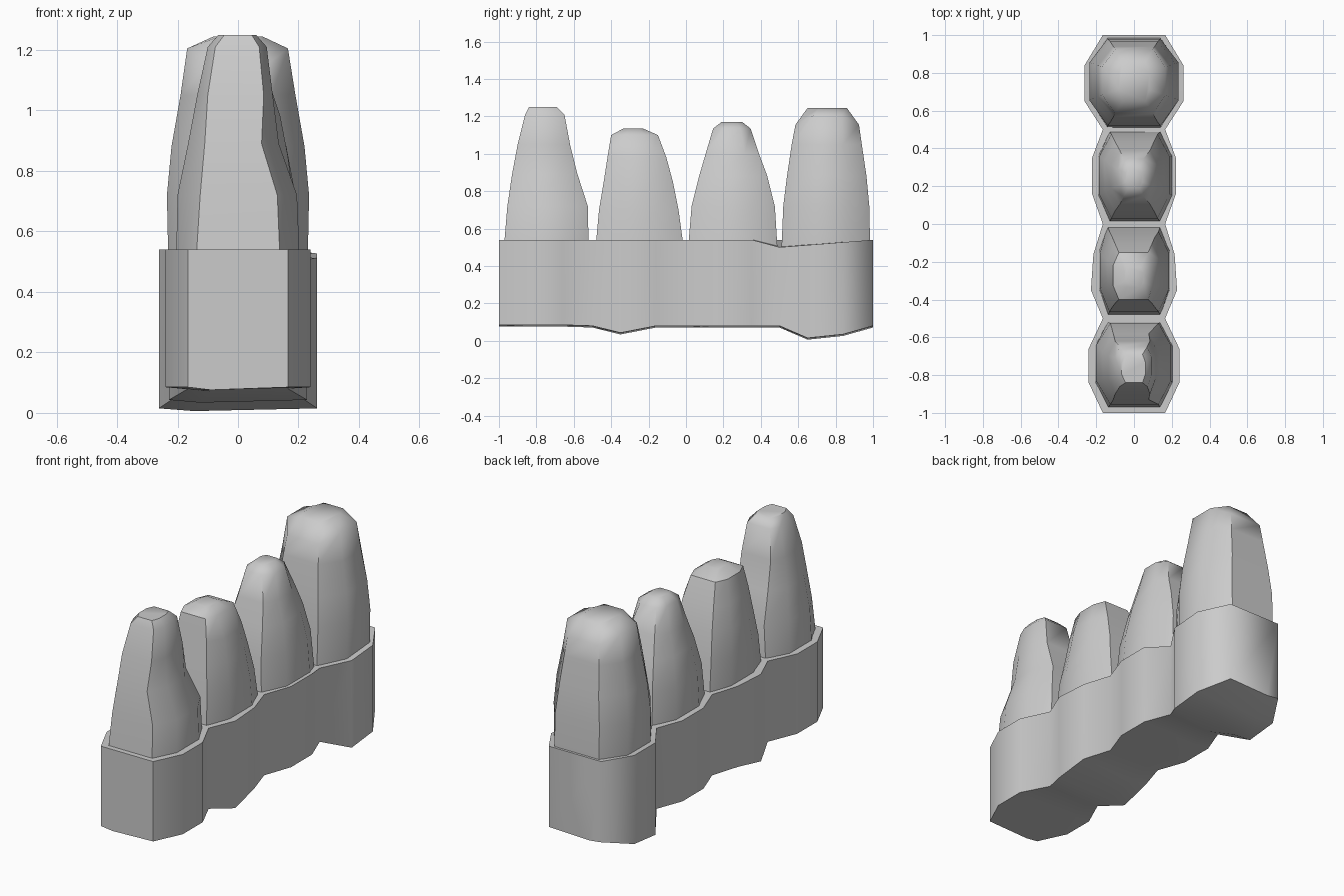
import bpy, bmesh, math


def finish(name, bm, angle):
    bmesh.ops.recalc_face_normals(bm, faces=bm.faces)
    mesh = bpy.data.meshes.new(name)
    bm.to_mesh(mesh)
    bm.free()
    obj = bpy.data.objects.new(name, mesh)
    bpy.context.collection.objects.link(obj)
    bpy.ops.object.select_all(action='DESELECT')
    obj.select_set(True)
    bpy.context.view_layer.objects.active = obj
    bpy.ops.object.shade_smooth_by_angle(angle=math.radians(angle))
    return obj


def loft(name, rings, angle):
    """Skin a list of equal-length rings and close both ends."""
    bm = bmesh.new()
    loops = [[bm.verts.new(p) for p in ring] for ring in rings]
    n = len(loops[0])
    for a, b in zip(loops, loops[1:]):
        for i in range(n):
            j = (i + 1) % n
            bm.faces.new((a[i], a[j], b[j], b[i]))
    bm.faces.new(loops[0])
    bm.faces.new(loops[-1])
    return finish(name, bm, angle)


# Gum base: cross-sections along y as (y, half width, bottom z, right top z)
stations = [
    (-1.00, .165, .085, .54), (-.84, .24, .085, .54), (-.66, .24, .085, .54),
    (-.50, .165, .08, .54), (-.35, .228, .043, .54), (-.16, .215, .08, .54),
    (0.00, .165, .08, .54), (.16, .222, .08, .54), (.35, .222, .08, .54),
    (.50, .165, .08, .50), (.65, .262, .015, .512), (.84, .262, .035, .527),
    (1.00, .165, .08, .54)]
loft("gum_base", [[(-w, y, b), (-w * .55, y, b - .009), (w, y, b),
                   (w, y, t), (-w, y, .54)] for y, w, b, t in stations], 60)


def tooth(name, rings, dip=0.0):
    """Octagonal tooth; ring = z, front y, back y, left x, right x,
    left and right x of the front/back edges. dip lowers the cap corners."""
    out = []
    for k, (z, y0, y1, xl, xr, cl, cr) in enumerate(rings):
        ya, yb = y0 + (y1 - y0) * .29, y0 + (y1 - y0) * .73
        d = dip if k == len(rings) - 2 else 0
        out.append([(cl, y0, z - d), (cr, y0, z - d), (xr, ya, z), (xr, yb, z),
                    (cr, y1, z - d), (cl, y1, z - d), (xl, yb, z), (xl, ya, z)])
    # raised front or back of the cap is set by the last ring
    return loft(name, out, 45)


tooth("front_tooth", [
    (.48, -.975, -.52, -.205, .205, -.14, .14),
    (.72, -.955, -.525, -.20, .195, -.125, .13),
    (.89, -.93, -.58, -.165, .135, -.11, .078),
    (1.05, -.90, -.62, -.135, .115, -.10, .085),
    (1.21, -.86, -.65, -.10, .095, -.075, .07),
    (1.25, -.84, -.69, -.065, .06, -.045, .045)])

tooth("second_tooth", [
    (.48, -.485, -.01, -.185, .19, -.14, .14),
    (.70, -.465, -.04, -.18, .185, -.13, .13),
    (.85, -.44, -.07, -.165, .165, -.115, .11),
    (.98, -.42, -.105, -.14, .14, -.10, .095),
    (1.10, -.40, -.15, -.11, .10, -.08, .075),
    (1.135, -.335, -.23, -.05, .05, -.04, .035)])

tooth("third_tooth", [
    (.48, .01, .49, -.19, .205, -.13, .14),
    (.72, .03, .475, -.185, .19, -.12, .125),
    (.88, .07, .435, -.155, .16, -.10, .105),
    (1.00, .105, .39, -.12, .125, -.075, .085),
    (1.135, .145, .345, -.085, .095, -.055, .05),
    (1.17, .19, .30, -.045, .045, -.03, .03)])

tooth("back_tooth", [
    (.48, .51, .985, -.23, .23, -.14, .14),
    (.72, .52, .98, -.235, .235, -.14, .14),
    (.88, .54, .965, -.22, .22, -.125, .125),
    (1.05, .565, .94, -.19, .19, -.11, .11),
    (1.205, .585, .925, -.168, .165, -.10, .10),
    (1.245, .65, .86, -.08, .08, -.06, .06)], dip=.05)
